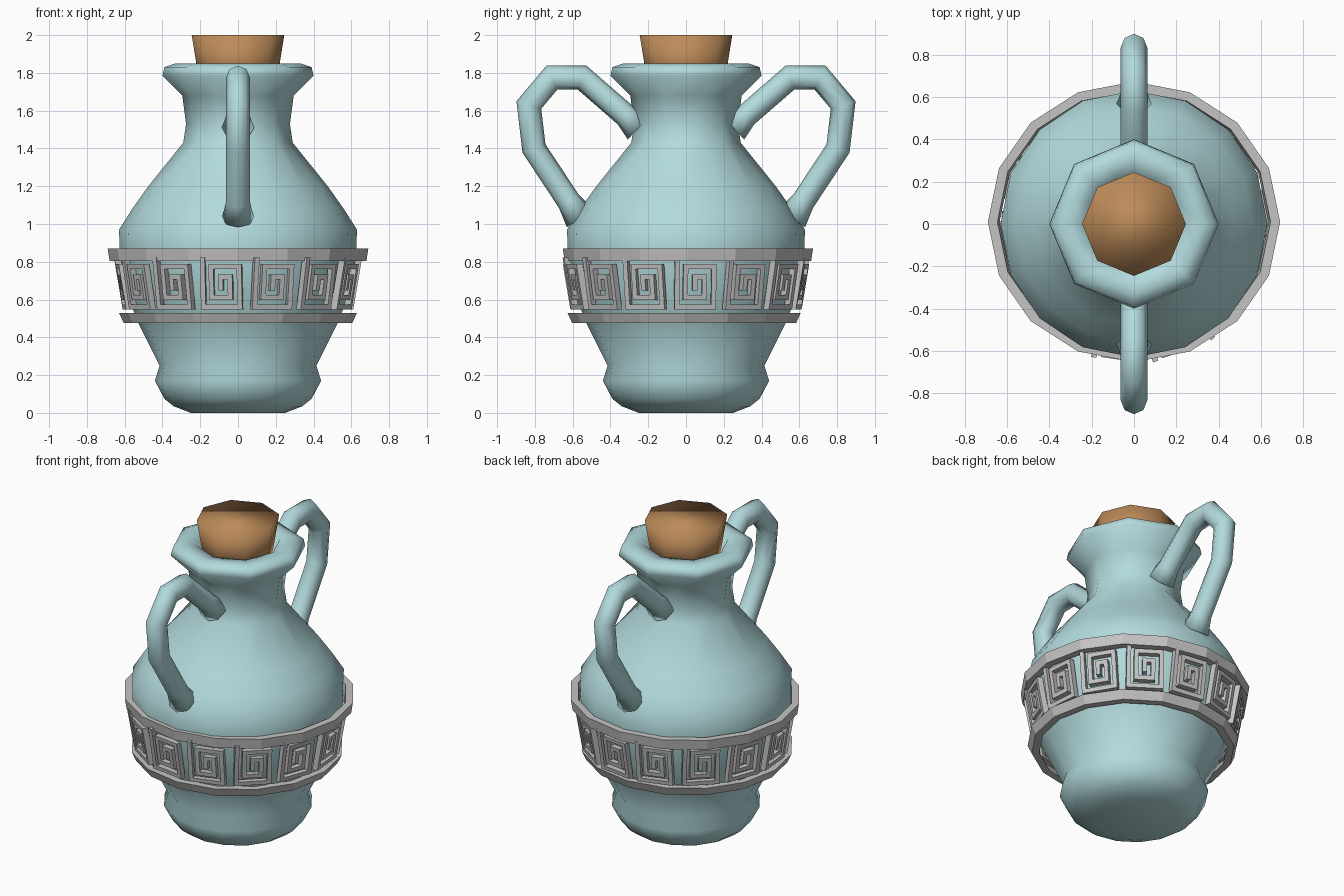
import bpy, bmesh
from math import sin, cos, pi, radians
from mathutils import Vector

cube = bpy.data.objects.get("Cube")
if cube:
    bpy.data.objects.remove(cube)


def material(name, rgb):
    m = bpy.data.materials.new(name)
    m.use_nodes = True
    m.diffuse_color = (*rgb, 1)
    m.node_tree.nodes["Principled BSDF"].inputs["Base Color"].default_value = (*rgb, 1)
    return m


GLAZE = material("pale blue glaze", (0.45, 0.70, 0.72))
CORK = material("cork brown", (0.51, 0.26, 0.10))
STONE = material("light grey", (0.56, 0.55, 0.55))


def finish(bm, name, mat, smooth):
    bmesh.ops.recalc_face_normals(bm, faces=bm.faces)
    for f in bm.faces:
        f.smooth = smooth
    mesh = bpy.data.meshes.new(name)
    bm.to_mesh(mesh)
    bm.free()
    mesh.materials.append(mat)
    obj = bpy.data.objects.new(name, mesh)
    bpy.context.collection.objects.link(obj)
    return obj


def skin(bm, loops, closed=False):
    """Join rings of vertices; cap both ends unless the rings form a loop."""
    rings = [[bm.verts.new(p) for p in loop] for loop in loops]
    n = len(rings[0])
    pairs = list(zip(rings, rings[1:]))
    if closed:
        pairs.append((rings[-1], rings[0]))
    else:
        bm.faces.new(rings[0])
        bm.faces.new(rings[-1])
    for a, b in pairs:
        for i in range(n):
            j = (i + 1) % n
            bm.faces.new((a[i], a[j], b[j], b[i]))


def circle(r, z, sides, sy=1.0, cy=0.0, octagonal=False):
    pts = []
    for i in range(sides):
        a = 2 * pi * i / sides
        k = cos(pi / 8) if octagonal and i % 2 else 1
        pts.append((k * r * cos(a), cy + k * r * sy * sin(a), z))
    return pts


# Vessel: round belly turning into an eight-sided neck and lip
profile = [(0.25, 0), (0.34, 0.035), (0.39, 0.075), (0.44, 0.17), (0.415, 0.25),
           (0.525, 0.47), (0.585, 0.62), (0.625, 0.83), (0.63, 0.97),
           (0.56, 1.08), (0.475, 1.2), (0.29, 1.43), (0.275, 1.53), (0.295, 1.68),
           (0.40, 1.785), (0.39, 1.83), (0.33, 1.85), (0.25, 1.84), (0.22, 1.76)]
bm = bmesh.new()
skin(bm, [circle(r, z, 16, octagonal=z > 1.4) for r, z in profile])
finish(bm, "vessel_body", GLAZE, True)

# Stopper
bm = bmesh.new()
skin(bm, [circle(0.20, 1.72, 8), circle(0.245, 2.0, 8)])
finish(bm, "stopper", CORK, True)

# Handles: angular tubes that flare where they join the vessel
path = [Vector(p) for p in [(0.25, 1.51), (0.32, 1.575), (0.55, 1.775), (0.71, 1.775),
                            (0.832, 1.63), (0.805, 1.40), (0.62, 1.12), (0.56, 1.03)]]
for side, label in ((-1, "front"), (1, "back")):
    loops = []
    for i, p in enumerate(path):
        d0 = (p - path[max(i - 1, 0)]).normalized()
        d1 = (path[min(i + 1, len(path) - 1)] - p).normalized()
        d = (d0 + d1).normalized()
        miter = 1 / max(d.dot(d1), d.dot(d0))
        normal = Vector((-d.y, d.x)) * miter
        r = 0.085 if i in (0, len(path) - 1) else 0.063
        loop = []
        for k in range(8):
            a = 2 * pi * k / 8
            q = p + normal * (r * sin(a))
            loop.append((r * cos(a), side * q.x, q.y))
        loops.append(loop)
    bm = bmesh.new()
    skin(bm, loops)
    finish(bm, label + "_handle", GLAZE, True)


# Bands: loose faceted hoops above and below the key pattern
def band(name, low, high, r_low, r_high, width, sy, cy):
    bm = bmesh.new()
    section = [(r_low, low), (r_high, high), (r_high - width, high), (r_low - width, low)]
    skin(bm, [circle(r, z, 16, sy, cy) for r, z in section], closed=True)
    finish(bm, name, STONE, False)


band("upper_band", 0.805, 0.87, 0.68, 0.69, 0.045, 0.96, 0.01)
band("lower_band", 0.475, 0.53, 0.605, 0.63, 0.045, 0.98, -0.01)

# Key pattern: square spirals of raised bars, leaning with the belly
spiral = [(-0.10, 0.81), (-0.10, 0.56), (0.095, 0.56), (0.095, 0.775), (-0.055, 0.775),
          (-0.055, 0.61), (0.045, 0.61), (0.045, 0.72), (-0.005, 0.72), (-0.005, 0.66)]
HALF = 0.013
PANELS = 14
bm = bmesh.new()
for n in range(PANELS):
    a = radians(-98) + 2 * pi * n / PANELS
    out, along = Vector((cos(a), sin(a), 0)), Vector((-sin(a), cos(a), 0))
    for (u0, z0), (u1, z1) in zip(spiral, spiral[1:]):
        ul, uh = min(u0, u1) - HALF, max(u0, u1) + HALF
        zl, zh = min(z0, z1) - HALF, max(z0, z1) + HALF
        loops = []
        for depth in (-0.035, 0):
            loops.append([out * (0.60 + 0.17 * (z - 0.53) + depth) + along * u + Vector((0, 0, z))
                          for u, z in ((ul, zl), (uh, zl), (uh, zh), (ul, zh))])
        skin(bm, loops)
finish(bm, "key_pattern", STONE, False)
